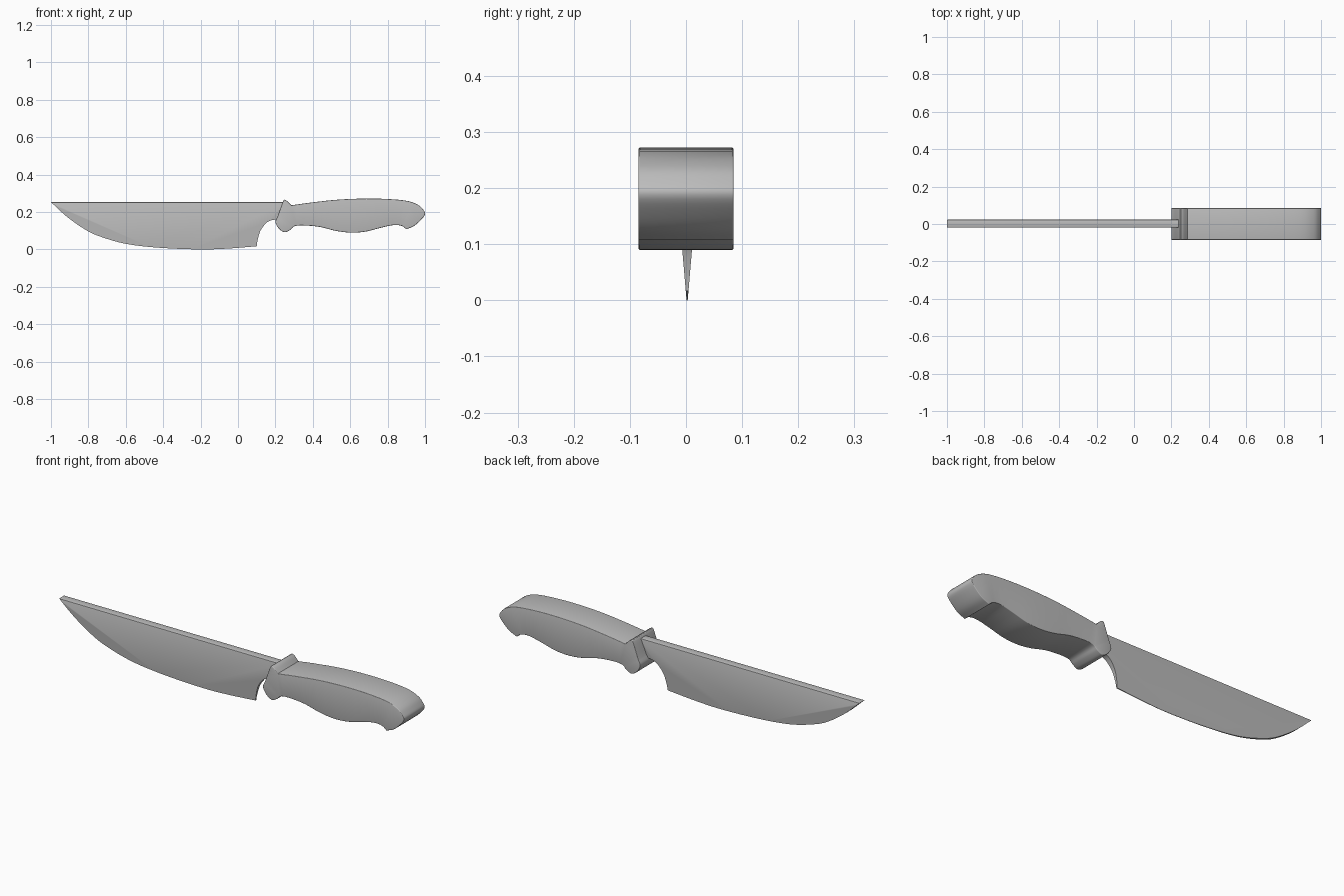
import bpy, bmesh
from mathutils import Vector

cube = bpy.data.objects.get("Cube")
if cube:
    bpy.data.objects.remove(cube, do_unlink=True)

steel = bpy.data.materials.new("plain_grey")
steel.use_nodes = True
grey = (0.5, 0.5, 0.5, 1)
steel.diffuse_color = grey
steel.node_tree.nodes["Principled BSDF"].inputs["Base Color"].default_value = grey


def smooth_run(pts, steps=4):
    """Catmull-Rom curve through an open run of (x, z) points."""
    p = [Vector(q) for q in pts]
    p = [p[0] * 2 - p[1]] + p + [p[-1] * 2 - p[-2]]
    out = []
    for a, b, c, d in zip(p, p[1:], p[2:], p[3:]):
        for i in range(steps):
            t = i / steps
            out.append((b * 2 + (c - a) * t + (a * 2 - b * 5 + c * 4 - d) * t ** 2
                        + (b * 3 - a - c * 3 + d) * t ** 3) / 2)
    return out + [p[-2]]


def outline(*runs):
    """Join smooth runs, with a sharp corner wherever two runs meet."""
    pts = []
    for run in runs:
        for q in smooth_run(run):
            if not pts or ((q - pts[-1]).length > 0.001 and (q - pts[0]).length > 0.001):
                pts.append(q)
    return pts


def slab(name, pts, half_width, centre_y=0.0, bevel=0.01, segments=3, pick=None):
    """Extrude an outline across y; the half width may vary with height."""
    bm = bmesh.new()
    sides = [[bm.verts.new((q.x, centre_y + s * half_width(q.y), q.y)) for q in pts]
             for s in (-1, 1)]
    front, back = sides
    caps = [bm.faces.new(front), bm.faces.new(back)]
    n = len(pts)
    for i in range(n):
        j = (i + 1) % n
        bm.faces.new((front[i], front[j], back[j], back[i]))
    bmesh.ops.recalc_face_normals(bm, faces=bm.faces)
    rim = [e for f in caps for e in f.edges if pick is None or pick(e)]
    bmesh.ops.bevel(bm, geom=rim, offset=bevel, segments=segments, profile=0.5,
                    affect='EDGES', clamp_overlap=True)
    bmesh.ops.triangulate(bm, faces=[f for f in bm.faces if len(f.verts) > 4])
    mesh = bpy.data.meshes.new(name)
    bm.to_mesh(mesh)
    bm.free()
    obj = bpy.data.objects.new(name, mesh)
    bpy.context.collection.objects.link(obj)
    mesh.materials.append(steel)
    bpy.ops.object.select_all(action='DESELECT')
    obj.select_set(True)
    bpy.context.view_layer.objects.active = obj
    bpy.ops.object.shade_smooth_by_angle(angle=0.6)
    return obj


# Blade: curved cutting edge, notched heel, straight spine, wedge section
cutting_edge = [(-1, .253), (-.915, .175), (-.82, .108), (-.74, .07), (-.6, .03),
                (-.42, .009), (-.2, 0), (-.05, .005), (.1, .017)]
heel = [(.1, .017), (.105, .05), (.12, .1), (.15, .14), (.18, .156), (.23, .162)]
spine_end = [(.23, .162), (.245, .253)]
blade = outline(cutting_edge, heel, spine_end)
slab("blade", blade, lambda z: 0.001 + 0.085 * z, 0.002, 0.006, 2,
     lambda e: all(v.co.z > .25 for v in e.verts))

# Handle: guard peak, arched back, rounded butt, finger-shaped underside
back = [(.25, .266), (.265, .257), (.285, .236)]
arch = [(.285, .236), (.385, .25), (.545, .267), (.73, .272), (.89, .262), (.96, .24),
        (.99, .213), (1, .188), (.975, .155), (.94, .125), (.9, .108)]
grip = [(.9, .108), (.875, .126), (.83, .13), (.76, .115), (.68, .095), (.6, .09),
        (.52, .1), (.44, .12), (.36, .128), (.305, .125), (.28, .105), (.25, .092),
        (.22, .11), (.2, .145), (.212, .178)]
guard = [(.212, .178), (.24, .255), (.25, .266)]
slab("handle", outline(back, arch, grip, guard), lambda z: 0.085, 0, 0.008)
